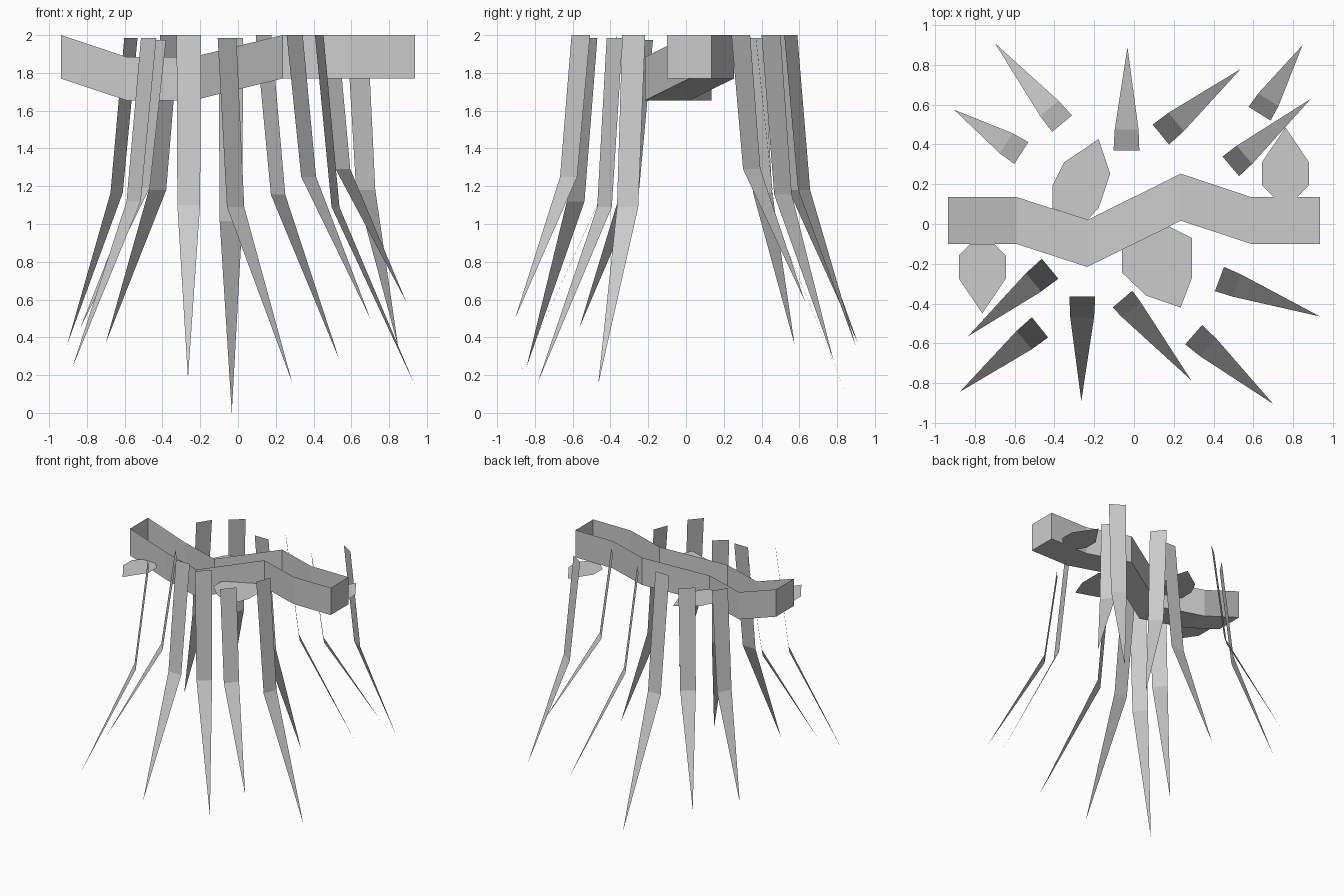
import bpy
from mathutils import Vector


def make(name, verts, faces):
    mesh = bpy.data.meshes.new(name)
    mesh.from_pydata(verts, [], faces)
    obj = bpy.data.objects.new(name, mesh)
    bpy.context.collection.objects.link(obj)
    return obj


# Crooked branch: square section swept along a path, open on top
path = [(-0.937, 0.018, 2.0), (-0.592, 0.018, 1.885), (-0.235, -0.098, 1.885),
        (0.235, 0.135, 2.0), (0.588, 0.018, 2.0), (0.937, 0.018, 2.0)]
half, depth = 0.118, 0.23
verts, faces = [], []
for x, y, z in path:
    verts += [(x, y - half, z), (x, y - half, z - depth),
              (x, y + half, z - depth), (x, y + half, z)]
for i in range(len(path) - 1):
    a, b = 4 * i, 4 * i + 4
    faces += [(a + k, a + k + 1, b + k + 1, b + k) for k in range(3)]
n = len(verts)
faces += [(3, 2, 1, 0), (n - 4, n - 3, n - 2, n - 1)]
make("branch", verts, faces)

# Flat leaves; the two end leaves are the same shape turned half around
end_leaf = [(-0.06, 0), (-0.118, 0.058), (-0.118, 0.175), (0, 0.35),
            (0.118, 0.175), (0.118, 0.058), (0.06, 0)]
leaves = {
    "right_leaf": ([(0.762 + x, 0.136 + y) for x, y in end_leaf], 1.77),
    "left_leaf": ([(-0.763 - x, -0.1 - y) for x, y in end_leaf], 1.77),
    "back_leaf": ([(-0.235, 0.02), (-0.41, 0.077), (-0.41, 0.195), (-0.352, 0.31),
                   (-0.178, 0.427), (-0.12, 0.252), (-0.178, 0.08)], 1.77),
    "front_leaf": ([(0.175, -0.012), (-0.06, -0.127), (-0.06, -0.245), (0.06, -0.36),
                    (0.235, -0.42), (0.292, -0.27), (0.292, -0.07)], 1.80),
}
for name, (outline, z) in leaves.items():
    make(name, [(x, y, z) for x, y in outline], [tuple(range(len(outline)))])

# Hanging strands: top centre x, y, z; bend step out, bend z; tip x, y, z
strands = [
    (-0.362, 0.505, 2.0, 0.10, 1.18, -0.70, 0.91, 0.37),
    (-0.567, 0.357, 1.985, 0.09, 1.165, -0.905, 0.575, 0.36),
    (-0.038, 0.37, 1.985, 0.105, 1.015, -0.033, 0.89, 0.0),
    (0.135, 0.45, 2.0, 0.10, 1.155, 0.537, 0.78, 0.28),
    (0.487, 0.29, 2.0, 0.09, 1.29, 0.89, 0.63, 0.59),
    (0.632, 0.555, 2.0, 0.083, 1.18, 0.848, 0.90, 0.35),
    (0.43, -0.277, 2.0, 0.092, 1.09, 0.935, -0.465, 0.15),
    (0.30, -0.557, 2.0, 0.098, 1.25, 0.70, -0.905, 0.50),
    (-0.058, -0.378, 1.985, 0.07, 1.09, 0.287, -0.785, 0.16),
    (-0.26, -0.365, 2.0, 0.105, 1.10, -0.265, -0.89, 0.18),
    (-0.422, -0.225, 1.975, 0.108, 1.19, -0.835, -0.565, 0.45),
    (-0.473, -0.52, 1.985, 0.102, 1.12, -0.877, -0.845, 0.24),
]
for i, (x, y, z, step, bz, tx, ty, tz) in enumerate(strands):
    out = Vector((tx - x, ty - y, 0)).normalized()
    side = Vector((-out.y, out.x, 0))
    top = Vector((x, y, z))
    bend = Vector((x, y, bz)) + out * step
    make(f"strand_{i + 1}",
         [top - side * 0.065, top + side * 0.065,
          bend + side * 0.06, bend - side * 0.06, (tx, ty, tz)],
         [(0, 1, 2, 3), (3, 2, 4)])
